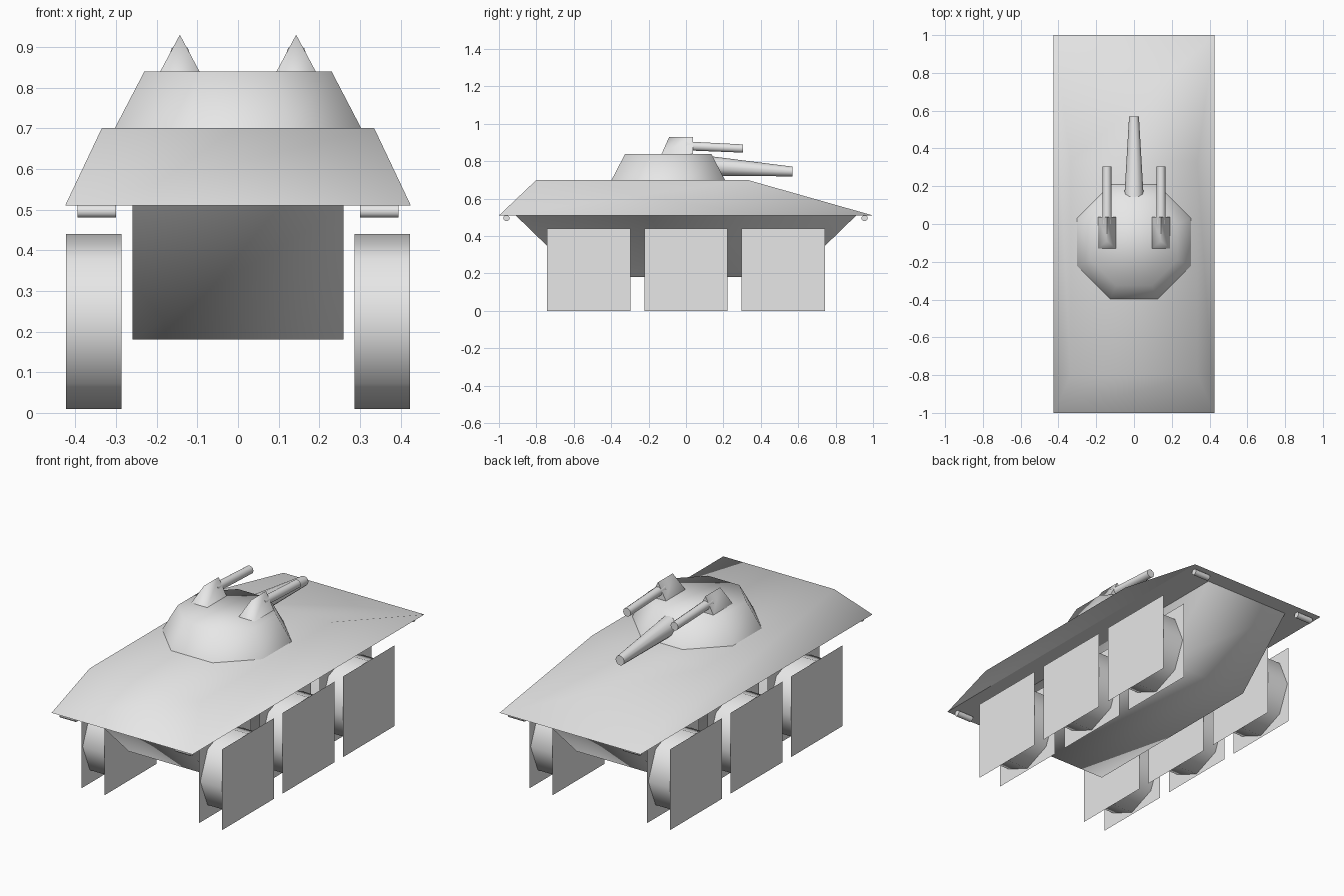
import bpy, bmesh, math
from mathutils import Vector

if "Cube" in bpy.data.objects:
    bpy.data.objects.remove(bpy.data.objects["Cube"], do_unlink=True)

grey = bpy.data.materials.new("light_grey")
grey.use_nodes = True
grey.diffuse_color = (0.8, 0.8, 0.8, 1)
grey.node_tree.nodes["Principled BSDF"].inputs["Base Color"].default_value = (0.8, 0.8, 0.8, 1)


def finish(name, bm, angle=80):
    """Turn a bmesh into a shaded object."""
    bmesh.ops.recalc_face_normals(bm, faces=bm.faces)
    mesh = bpy.data.meshes.new(name)
    bm.to_mesh(mesh)
    bm.free()
    mesh.materials.append(grey)
    obj = bpy.data.objects.new(name, mesh)
    bpy.context.collection.objects.link(obj)
    bpy.ops.object.select_all(action='DESELECT')
    obj.select_set(True)
    bpy.context.view_layer.objects.active = obj
    bpy.ops.object.shade_smooth_by_angle(angle=math.radians(angle))
    return obj


def loft(name, rings, cap_start=True, cap_end=True, angle=80):
    """Skin a list of equal rings of points."""
    bm = bmesh.new()
    rows = [[bm.verts.new(p) for p in ring] for ring in rings]
    for a, b in zip(rows, rows[1:]):
        for i in range(len(a)):
            j = (i + 1) % len(a)
            bm.faces.new((a[i], a[j], b[j], b[i]))
    if cap_start:
        bm.faces.new(rows[0][::-1])
    if cap_end:
        bm.faces.new(rows[-1])
    return finish(name, bm, angle)


def rect(x, y0, y1, z):
    return [(-x, y0, z), (x, y0, z), (x, y1, z), (-x, y1, z)]


def circle(center, radius, axis, sides, turn=0.0):
    """Ring of points around the x, y or z axis; radius is the corner radius."""
    points = []
    for i in range(sides):
        a = math.tau * (i + turn) / sides
        u, v = radius * math.cos(a), radius * math.sin(a)
        offset = {'x': (0, u, v), 'y': (u, 0, v), 'z': (u, v, 0)}[axis]
        points.append(Vector(center) + Vector(offset))
    return points


# Upper hull: sloped armour deck
loft("upper_hull", [rect(0.425, -1, 1, 0.51), rect(0.335, -0.8, 0.33, 0.70)])

# Lower hull: boat-shaped belly, open where it meets the deck
loft("lower_hull", [rect(0.26, -0.57, 0.57, 0.18), rect(0.26, -0.91, 0.91, 0.51)],
     cap_end=False, angle=100)

# Turret: tapered octagon
flat = math.cos(math.pi / 8)
loft("turret", [circle((0, -0.095, z), r / flat, 'z', 8, 0.5)
                for r, z in ((0.303, 0.70), (0.23, 0.84))])

# Main gun: long tapered barrel
loft("main_gun", [circle((0, 0.13, 0.775), 0.052, 'y', 12),
                  circle((0, 0.57, 0.745), 0.026, 'y', 12)])

for side, x in (("right", -0.143), ("left", 0.143)):
    # Wedge pod with a ridge on top
    bm = bmesh.new()
    b = [bm.verts.new((x + dx, y, 0.84)) for dx, y in
         ((-0.048, -0.13), (0.048, -0.13), (0.048, 0.037), (-0.048, 0.037))]
    back, front = (bm.verts.new((x, y, 0.93)) for y in (-0.09, 0.037))
    for face in ((b[0], b[1], back), (b[1], b[2], front, back), (b[2], b[3], front),
                 (b[3], b[0], back, front), b[::-1]):
        bm.faces.new(face)
    finish(side + "_gun_pod", bm)
    # Small barrel
    loft(side + "_small_gun", [circle((x, 0.0, 0.882), 0.025, 'y', 10),
                               circle((x, 0.305, 0.868), 0.023, 'y', 10)])

for side, s in (("right", -1), ("left", 1)):
    for place, y in (("front", -0.52), ("middle", 0.0), ("rear", 0.52)):
        label = f"{place}_{side}_"
        # Octagonal tyre tread
        loft(label + "wheel", [circle((s * x, y, 0.225), 0.215, 'x', 8)
                               for x in (0.287, 0.423)], False, False)
        # Square covers on both sides of the wheel
        for part, x in (("inner_cover", 0.285), ("outer_cover", 0.425)):
            bm = bmesh.new()
            bm.faces.new([bm.verts.new((s * x, y + dy, z)) for dy, z in
                          ((-0.223, 0), (0.223, 0), (0.223, 0.44), (-0.223, 0.44))])
            finish(label + part, bm)
    # Lamps under the deck corners
    for place, y in (("front", -0.96), ("rear", 0.955)):
        loft(f"{place}_{side}_lamp", [circle((s * x, y, 0.496), 0.017, 'x', 8, 0.5)
                                      for x in (0.30, 0.395)])
